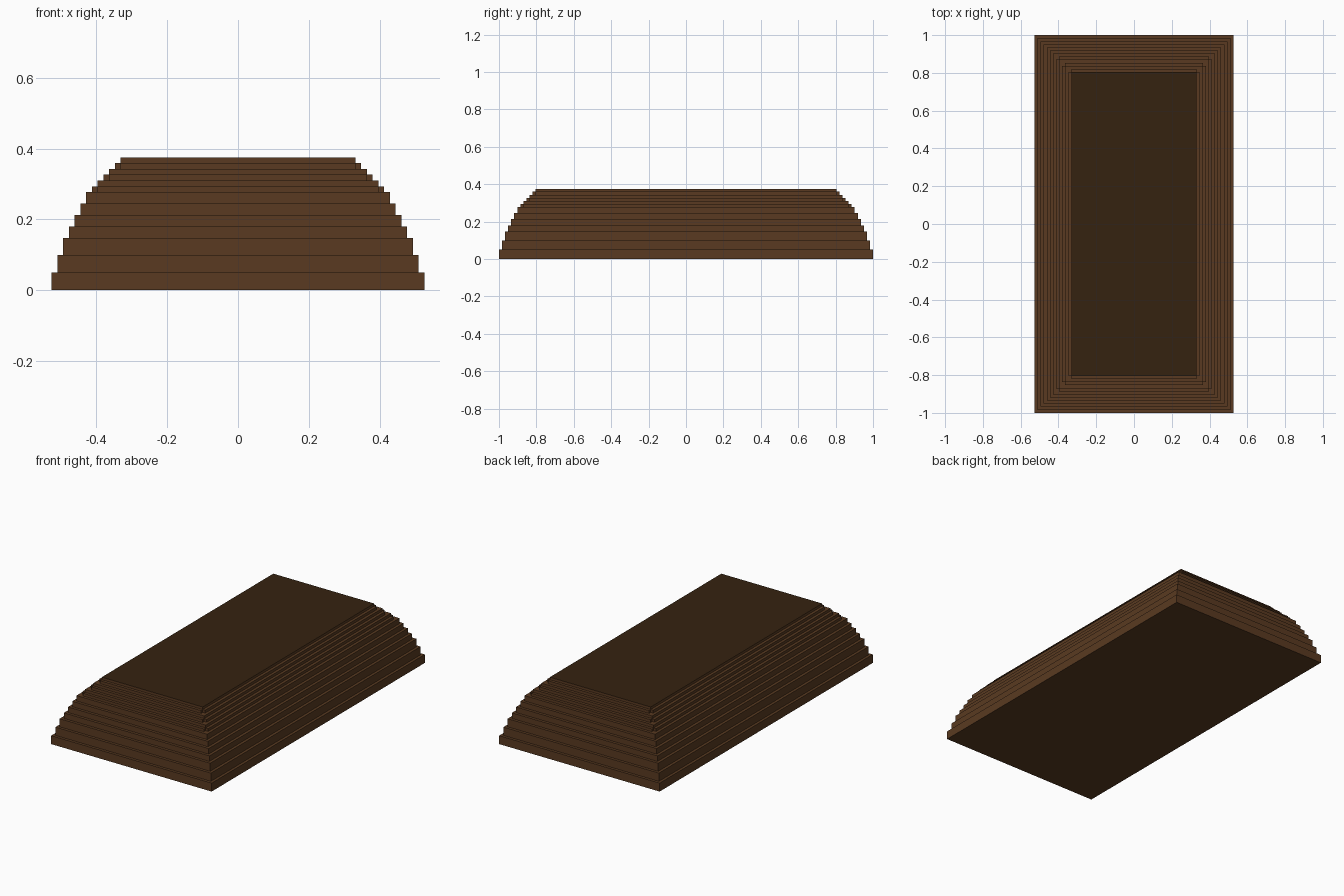
import bpy, bmesh

cube = bpy.data.objects.get("Cube")
if cube:
    bpy.data.objects.remove(cube, do_unlink=True)


def material(name, rgb):
    m = bpy.data.materials.new(name)
    m.use_nodes = True
    m.diffuse_color = (*rgb, 1)
    m.node_tree.nodes["Principled BSDF"].inputs["Base Color"].default_value = (*rgb, 1)
    return m


BROWN = material("brown", (0.100, 0.042, 0.015))
DARK = material("dark_brown", (0.036, 0.016, 0.005))

HALF_X, HALF_Y, STEP = 0.527, 1.0, 0.0163
LEVELS = [0, 0.05, 0.099, 0.147, 0.18, 0.213, 0.245, 0.277,
          0.293, 0.31, 0.327, 0.343, 0.36, 0.375]


def outline(hx, hy, notch):
    """Rectangle, optionally with a small square cut from each corner."""
    if not notch:
        return [(-hx, -hy), (hx, -hy), (hx, hy), (-hx, hy)]
    n = STEP
    return [(-hx + n, -hy), (hx - n, -hy), (hx - n, -hy + n), (hx, -hy + n),
            (hx, hy - n), (hx - n, hy - n), (hx - n, hy), (-hx + n, hy),
            (-hx + n, hy - n), (-hx, hy - n), (-hx, -hy + n), (-hx + n, -hy + n)]


# One closed stepped shell: each level is a wall followed by a ledge
bm = bmesh.new()
count = len(LEVELS) - 1
for i in range(count):
    hx, hy = HALF_X - i * STEP, HALF_Y - i * STEP
    pts = outline(hx, hy, i in (7, 9, 11))
    low = [bm.verts.new((x, y, LEVELS[i])) for x, y in pts]
    high = [bm.verts.new((x, y, LEVELS[i + 1])) for x, y in pts]
    for k in range(len(pts)):
        j = (k + 1) % len(pts)
        bm.faces.new((low[k], low[j], high[j], high[k]))
    cap = bm.faces.new(high)
    # the flat crown is dark
    cap.material_index = 1 if i == count - 1 else 0
    if i == 0:
        bm.faces.new(low[::-1])

mesh = bpy.data.meshes.new("stepped_mound")
bm.to_mesh(mesh)
bm.free()
mesh.materials.append(BROWN)
mesh.materials.append(DARK)
mound = bpy.data.objects.new("stepped_mound", mesh)
bpy.context.collection.objects.link(mound)
